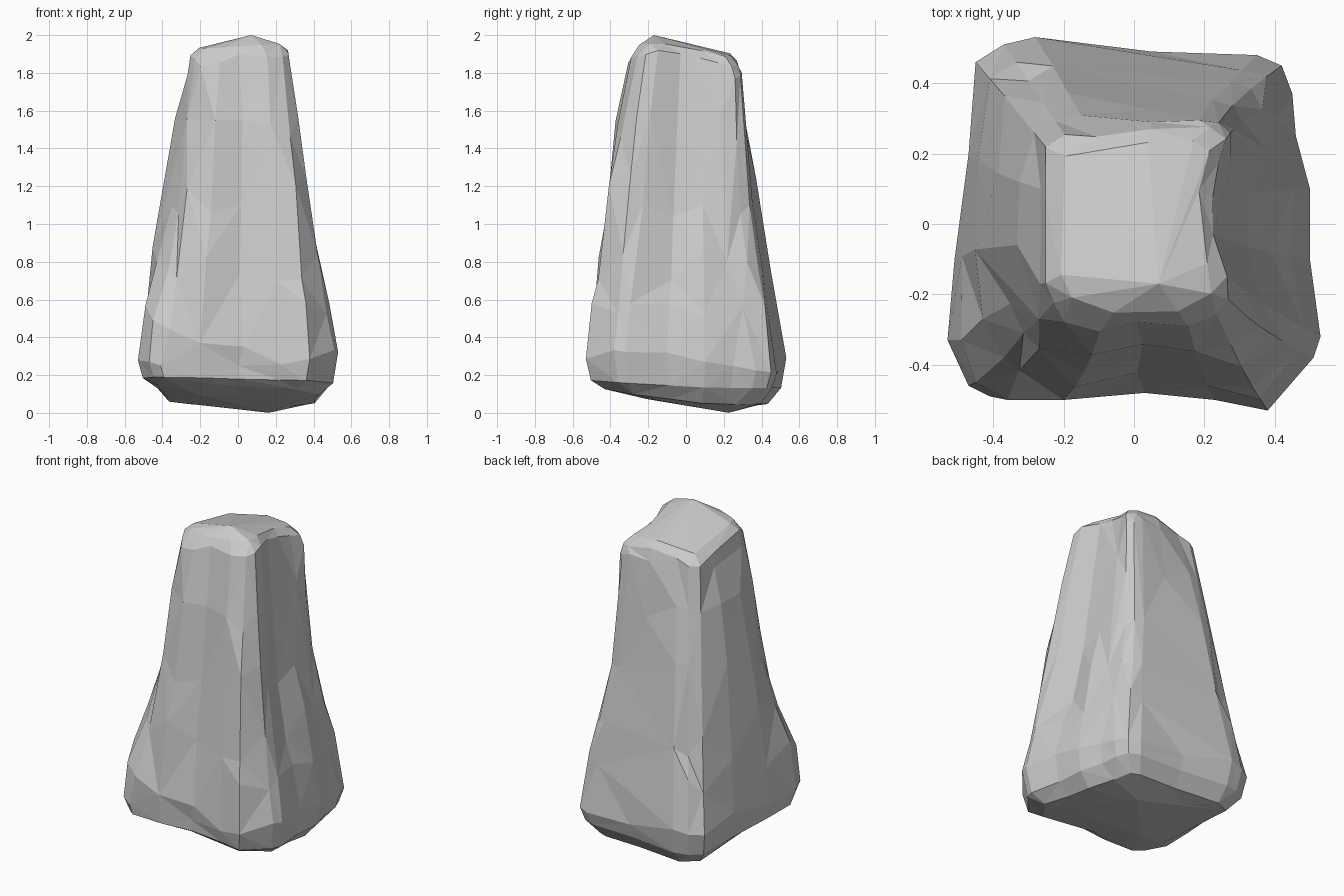
import bpy, bmesh, random
from mathutils import Vector

if "Cube" in bpy.data.objects:
    bpy.data.objects.remove(bpy.data.objects["Cube"])

random.seed(4)

# Outline at the widest part of the foot, counter-clockwise from the front-left corner
foot = [(-.47, -.46), (-.41, -.51), (-.20, -.51), (0, -.48), (.23, -.50), (.38, -.53),
        (.51, -.38), (.53, -.32), (.50, -.10), (.50, .10), (.46, .25), (.45, .37),
        (.42, .45), (.35, .48), (.05, .49), (-.28, .53), (-.37, .51), (-.45, .46),
        (-.47, .20), (-.51, -.10), (-.53, -.33)]
# Matching outline at the shoulder
shoulder = [(-.24, -.24), (-.20, -.285), (-.10, -.32), (.03, -.30), (.16, -.31), (.25, -.28),
            (.285, -.23), (.28, -.16), (.24, -.04), (.235, .08), (.25, .18), (.275, .26),
            (.24, .29), (.17, .295), (.05, .29), (-.12, .265), (-.20, .255), (-.255, .22),
            (-.265, .10), (-.265, -.05), (-.265, -.18)]
N = len(foot)
FOOT_Z, SHOULDER_Z = .30, 1.79


def under_z(x, y):
    # tilted underside, lowest toward the back right
    return max(.035, .075 - .05 * x - .11 * y)


def cap_z(x, y):
    # gently domed top, highest at the front right
    dy = y + .17
    return 1.995 - .19 * abs(x - .07) - (.20 * dy if dy > 0 else -.4 * dy)


def side_row(z, uneven):
    # blend foot and shoulder outlines; front and left bulge, right and back are slimmer
    t = (z - FOOT_Z) / (SHOULDER_Z - FOOT_Z)
    belly = t * (1 - t) * 4
    row = []
    for i, (f, s) in enumerate(zip(foot, shoulder)):
        p = Vector(f).lerp(Vector(s), t)
        if 2 <= i <= 5:
            p.y -= .022 * belly * (.6 + .6 * t)
        elif 6 <= i <= 12:
            p.x -= .020 * belly
        elif i in (18, 19):
            p.x -= .032 * belly
        if 14 <= i <= 15:
            p.y -= .012 * belly * (2 * t - .8)
        if i in (16, 17):                 # broad chamfer on the back-left corner
            p *= 1 - .05 * belly
        if i in (0, 1, 20):               # chamfer on the front-left corner
            p *= 1 - .07 * belly * (.4 + t)
        if i in (11, 12, 13):             # chamfer on the back-right corner
            p *= 1 - .06 * belly * (.4 + t)
        if i in (3, 8):                   # shallow grooves
            p *= 1 - .04 * belly
        p *= 1 + random.uniform(-.008, .008) * belly
        row.append(Vector((p.x, p.y, z + random.uniform(-uneven, uneven))))
    return row


rows = []
# Underside and chipped lower edge
rows.append([Vector((x * .5 + .04, y * .5 + .05, under_z(x * .5, y * .5) - .02)) for x, y in foot])
rows.append([Vector((x * .81, y * .82, under_z(x, y) + .012)) for x, y in foot])
rows.append([Vector((x * .95, y * .95, under_z(x, y) * .5 + .115)) for x, y in foot])
# Tapering sides
rows.append([Vector((x, y, FOOT_Z - .05 * (y > .2) + random.uniform(-.05, .04))) for x, y in foot])
for z, uneven in ((.52, .07), (.78, .08), (1.15, .1), (1.5, .08)):
    rows.append(side_row(z, uneven))
rows.append([Vector((x, y, SHOULDER_Z + random.uniform(-.03, .03))) for x, y in shoulder])
# Bevelled cap
rows.append([Vector((x * .95, y * .93, cap_z(x, y) - .035)) for x, y in shoulder])
rows.append([Vector((x * .78, y * .80, cap_z(x * .78, y * .80) - .005)) for x, y in shoulder])
# Broken ledge on the front-left corner
rows[4][0] = Vector((-.45, -.45, .49))
rows[4][20] = Vector((-.49, -.33, .57))
rows[4][1] = Vector((-.36, -.50, .44))
rows[4][2] = Vector((-.20, -.50, .37))
rows[4][3] = Vector((.03, -.48, .35))
rows[5][0] = Vector((-.37, -.38, .75))
rows[5][20] = Vector((-.43, -.27, .80))
for i in (1, 2, 3):
    rows[3][i].y += .02
    rows[3][i].z = .25

bm = bmesh.new()
rings = [[bm.verts.new(p) for p in row] for row in rows]
for a, b in zip(rings, rings[1:]):
    for i in range(N):
        j = (i + 1) % N
        bm.faces.new((a[i], a[j], b[j], b[i]))
bottom = bm.verts.new((.16, .23, 0))
peak = bm.verts.new((.07, -.17, 2.0))
for i in range(N):
    j = (i + 1) % N
    bm.faces.new((bottom, rings[0][j], rings[0][i]))
    bm.faces.new((peak, rings[-1][i], rings[-1][j]))
bmesh.ops.triangulate(bm, faces=bm.faces[:], quad_method='SHORT_EDGE')
bmesh.ops.recalc_face_normals(bm, faces=bm.faces[:])

mesh = bpy.data.meshes.new("rock_pillar")
bm.to_mesh(mesh)
bm.free()
rock = bpy.data.objects.new("rock_pillar", mesh)
bpy.context.collection.objects.link(rock)

# Merge slivers into larger chiselled facets
facets = rock.modifiers.new("facets", 'DECIMATE')
facets.ratio = .7
